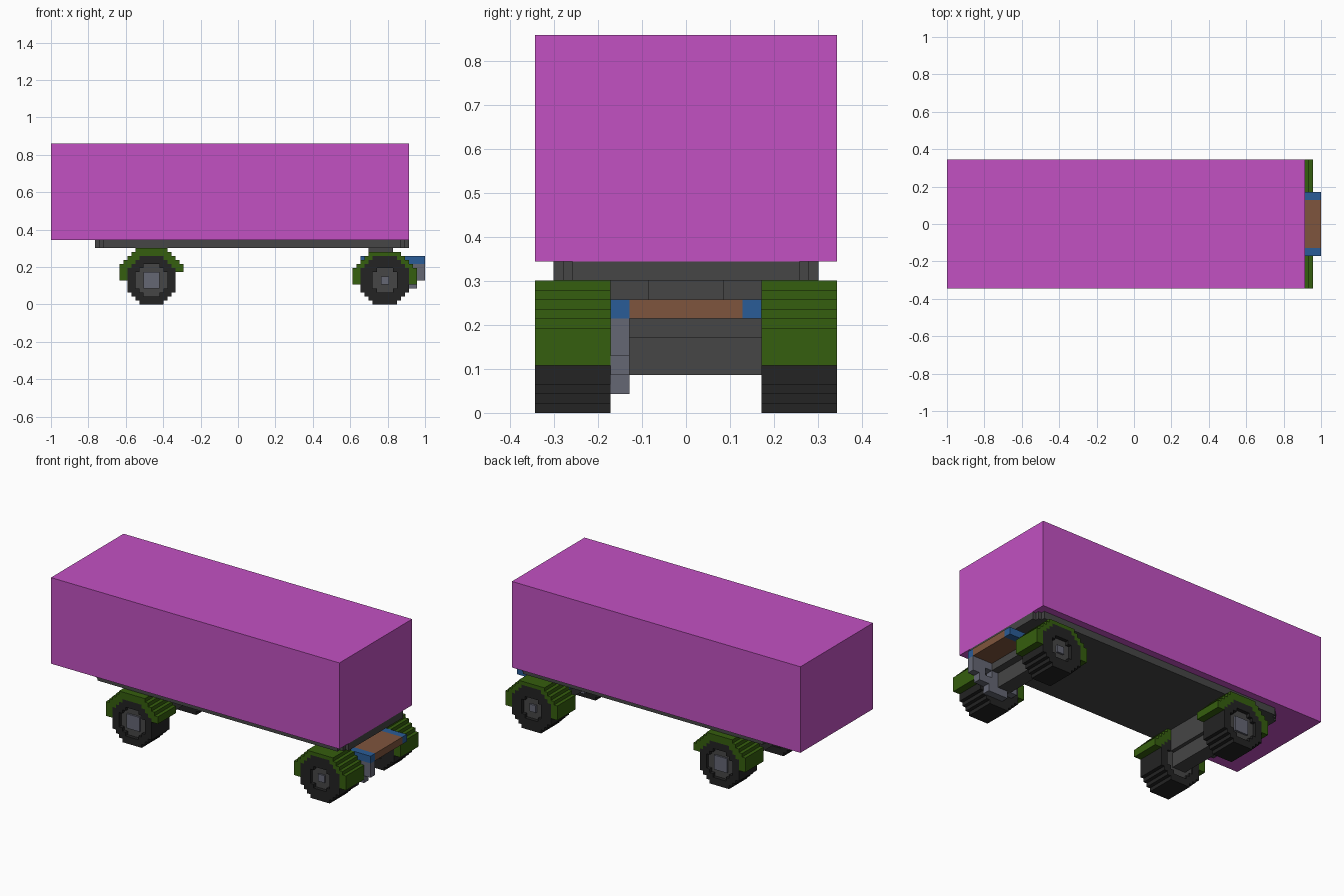
import bpy, bmesh
from mathutils import Vector

cube = bpy.data.objects.get("Cube")
if cube:
    bpy.data.objects.remove(cube)

U = 2 / 93          # one block; x runs 0..93, y is centred, z starts at 0


def material(name, rgb):
    lin = [((c / 255 + 0.055) / 1.055) ** 2.4 for c in rgb] + [1]
    m = bpy.data.materials.new(name)
    m.diffuse_color = lin
    m.use_nodes = True
    m.node_tree.nodes["Principled BSDF"].inputs["Base Color"].default_value = lin
    return m


MAGENTA = material("magenta", (194, 81, 194))
DARK = material("dark grey", (70, 70, 70))
TYRE = material("tyre black", (35, 35, 35))
GREEN = material("green", (53, 94, 14))
STEEL = material("steel grey", (101, 103, 116))
BLUE = material("blue", (42, 92, 151))
BROWN = material("brown", (127, 85, 61))


def finish(name, bm, mat):
    bmesh.ops.recalc_face_normals(bm, faces=bm.faces)
    mesh = bpy.data.meshes.new(name)
    bm.to_mesh(mesh)
    bm.free()
    mesh.materials.append(mat)
    ob = bpy.data.objects.new(name, mesh)
    bpy.context.collection.objects.link(ob)
    return ob


def slab(name, mat, cells, place, depth):
    """Extrude a set of square cells; place(a, b) maps a cell corner to block space."""
    bm = bmesh.new()
    verts = {}

    def corner(a, b):
        if (a, b) not in verts:
            verts[a, b] = bm.verts.new(Vector(place(a, b)) * U)
        return verts[a, b]

    for a, b in cells:
        bm.faces.new([corner(a, b), corner(a + 1, b), corner(a + 1, b + 1), corner(a, b + 1)])
    out = bmesh.ops.extrude_face_region(bm, geom=bm.faces[:], use_keep_orig=True)
    moved = [g for g in out["geom"] if isinstance(g, bmesh.types.BMVert)]
    bmesh.ops.translate(bm, vec=Vector(depth) * U, verts=moved)
    return finish(name, bm, mat)


def side_slab(name, mat, cells, y0, y1):
    return slab(name, mat, cells, lambda a, b: (a - 46.5, y0, b), (0, y1 - y0, 0))


def box(name, mat, x0, x1, y0, y1, z0, z1):
    bm = bmesh.new()
    bmesh.ops.create_cube(bm, size=1)
    for v in bm.verts:
        v.co = Vector(((x0 if v.co.x < 0 else x1) - 46.5,
                       y0 if v.co.y < 0 else y1,
                       z0 if v.co.z < 0 else z1)) * U
    return finish(name, bm, mat)


def disc(cx, cz, halves):
    """Stepped disc: halves lists the half width of each row from the rim to the middle."""
    rows = halves + halves[::-1]
    return {(cx + i, cz - len(halves) + k) for k, h in enumerate(rows) for i in range(-h, h)}


# Cargo box and the deck with stepped corners
box("cargo_box", MAGENTA, 0, 89, -16, 16, 16, 40)
deck = [(x, y) for x in range(11, 89) for y in range(-14, 14)
        if max(abs(y + 0.5) - 11.5 - min(x - 11, 88 - x), 0) < 1]
slab("deck", DARK, deck, lambda a, b: (a - 46.5, b, 14), (0, 0, 2))

# Wheels and mudguards: centre x, mudguard row half widths from the top, lowest rows at each end
axles = {"rear": (25, 14, [4, 5, 6, 7], 6, 8), "front": (83, 13, [4, 5, 6, 7], 5, 5)}
for axle, (cx, top, halves, low_back, low_front) in axles.items():
    wheel = disc(cx, 6, [3, 4, 5, 6, 6, 6])
    if axle == "rear":
        hub = disc(cx, 6, [2, 3, 4, 4])
        cap = disc(cx, 6, [1, 2])
        cap |= {(cx - 2, 7), (cx + 1, 7), (cx - 2, 4), (cx + 1, 4)}
    else:
        hub = disc(cx, 6, [2, 3, 3])
        cap = disc(cx, 6, [1])
    guard = set()
    for z in range(min(low_back, low_front), top):
        half = halves[top - 1 - z] if top - 1 - z < len(halves) else 8
        for i in range(-half, half):
            if (cx + i, z) not in wheel and z >= (low_back if i < 0 else low_front):
                guard.add((cx + i, z))
    for side, s in (("left", 1), ("right", -1)):
        tag = f"{axle}_{side}"
        side_slab(tag + "_tyre", TYRE, wheel - hub, 8 * s, 16 * s)
        side_slab(tag + "_hub", DARK, hub - cap, 8.5 * s, 15 * s)
        side_slab(tag + "_hub_cap", STEEL, cap, 8.5 * s, 15.5 * s)
        side_slab(tag + "_mudguard", GREEN, guard, 8 * s, 16 * s)

# Rear axle and its mounting block
box("rear_axle", DARK, 23, 27, -8.6, 8.6, 4, 8)
box("rear_axle_mount", DARK, 22, 28, -8, 8, 8, 14)

# Front axle, its bolster and the turning pivot
box("front_axle", DARK, 81, 85, -8.6, 8.6, 4, 8)
box("front_bolster", DARK, 79, 87, -6, 8, 8, 10)
box("pivot", DARK, 79, 85, -4, 4, 12, 14)

# Drawbar platform with blue edge rails
box("platform", BROWN, 77, 93, -6, 6, 10, 12)
for side, s in (("left", 1), ("right", -1)):
    box(side + "_rail", BLUE, 77, 93, min(6 * s, 8 * s), max(6 * s, 8 * s), 10, 12)

# Perforated steel bracket below the right rail
bracket = {(x, z) for z in range(2, 10)
           for x in range(79 if z > 3 else 82, 93 if z > 5 else 91 if z > 3 else 88)}
bracket -= {(x, z) for x in (82, 83, 87, 88) for z in (6, 7)}
side_slab("bracket", STEEL, bracket, -8, -6)
